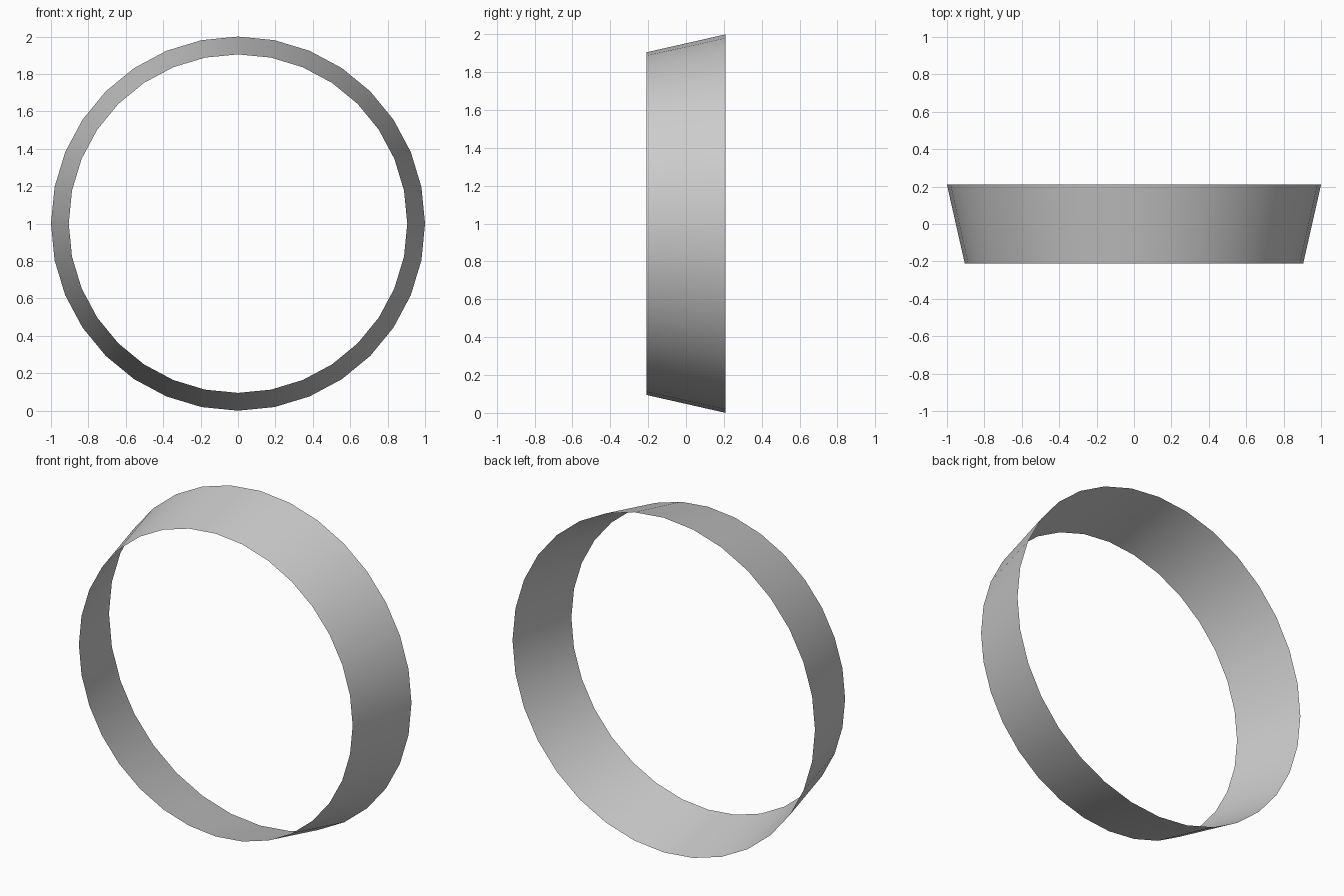
import bpy, math

if "Cube" in bpy.data.objects:
    bpy.data.objects.remove(bpy.data.objects["Cube"])

# Open conical band: narrow rim at the front, wide rim at the back
bpy.ops.mesh.primitive_cone_add(
    vertices=32, radius1=0.905, radius2=1.0, depth=0.42,
    end_fill_type='NOTHING', location=(0, 0, 1),
    rotation=(-math.pi / 2, 0, 0))
band = bpy.context.object
band.name = "tapered_band"
bpy.ops.object.transform_apply(location=False, rotation=True, scale=True)
bpy.ops.object.shade_smooth_by_angle(angle=math.radians(30))
